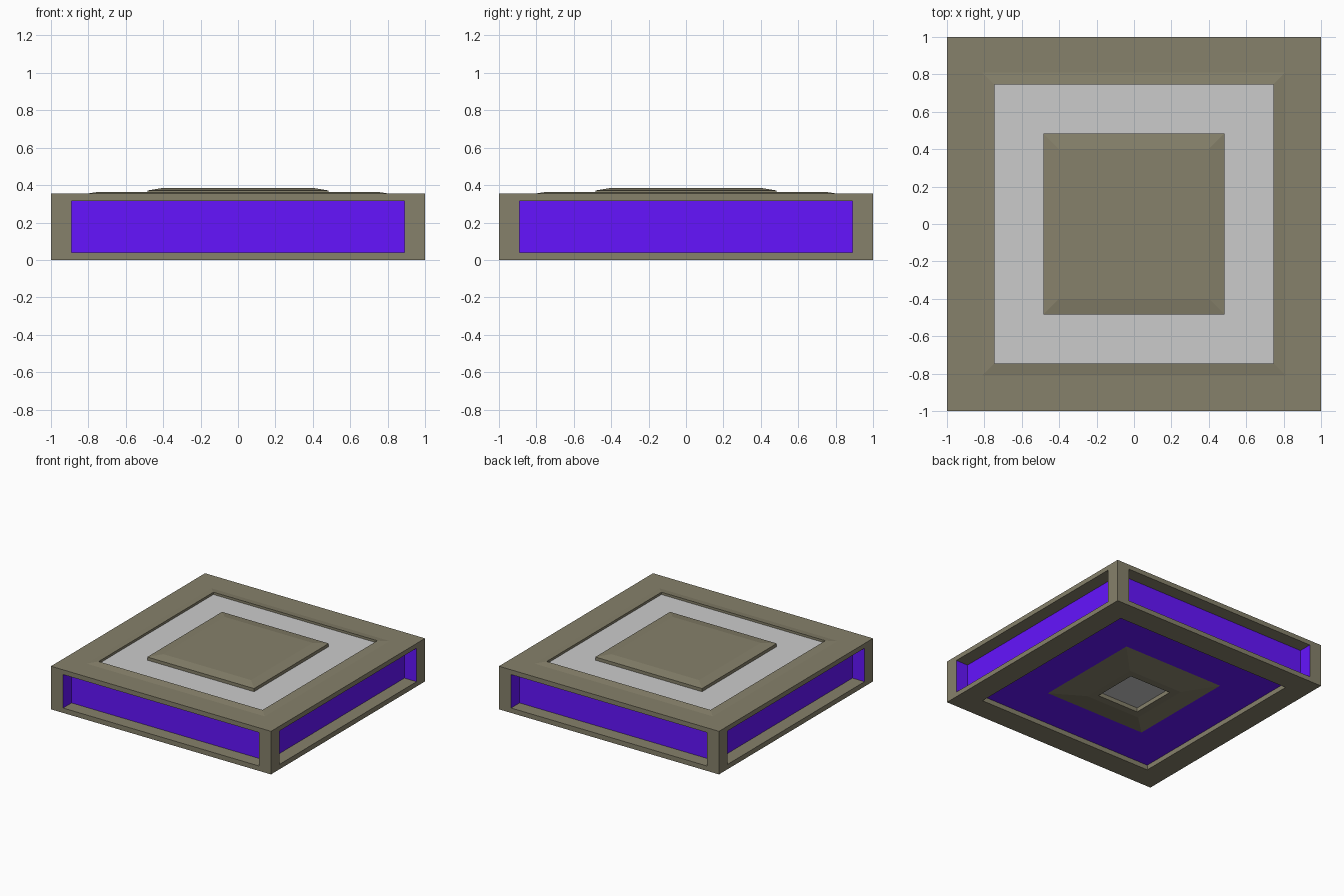
import bpy, bmesh

if "Cube" in bpy.data.objects:
    bpy.data.objects.remove(bpy.data.objects["Cube"])


def material(name, rgb):
    m = bpy.data.materials.new(name)
    m.diffuse_color = (*rgb, 1)
    m.use_nodes = True
    m.node_tree.nodes["Principled BSDF"].inputs["Base Color"].default_value = m.diffuse_color
    return m


olive = material("olive", (0.24, 0.22, 0.147))
purple = material("purple", (0.13, 0.007, 1.0))


def finish(bm, name, *mats):
    bmesh.ops.recalc_face_normals(bm, faces=bm.faces)
    me = bpy.data.meshes.new(name)
    bm.to_mesh(me)
    bm.free()
    ob = bpy.data.objects.new(name, me)
    bpy.context.collection.objects.link(ob)
    for m in mats:
        me.materials.append(m)
    return ob


def square_loft(name, profile, mat=None, ring=False):
    """Loft (half width, z) squares; ring closes the profile, otherwise the ends are capped."""
    bm = bmesh.new()
    loops = [[bm.verts.new((sx * h, sy * h, z))
              for sx, sy in ((-1, -1), (1, -1), (1, 1), (-1, 1))]
             for h, z in profile]
    pairs = list(zip(loops, loops[1:]))
    if ring:
        pairs.append((loops[-1], loops[0]))
    else:
        bm.faces.new(loops[0])
        bm.faces.new(loops[-1])
    for a, b in pairs:
        for i in range(4):
            j = (i + 1) % 4
            bm.faces.new((a[i], a[j], b[j], b[i]))
    return finish(bm, name, *([mat] if mat else []))


# Purple core, visible through the side windows and from below
W, Z0, Z1 = 0.89, 0.04, 0.315
square_loft("core", [(W, Z0), (W, Z1)], purple)

# Frames above and below the core
square_loft("base_frame", [(1, 0), (0.81, 0), (0.81, Z0), (1, Z0)], olive, ring=True)
square_loft("top_frame", [(1, Z1), (1, 0.354), (0.81, 0.354), (0.745, 0.364), (0.745, Z1)],
            olive, ring=True)

# Corner posts with purple inner sides
for name, sx, sy in (("front_left", -1, -1), ("front_right", 1, -1),
                     ("back_left", -1, 1), ("back_right", 1, 1)):
    bm = bmesh.new()
    bmesh.ops.create_cube(bm, size=1)
    c = (1 + W) / 2
    for v in bm.verts:
        v.co.x = sx * c + v.co.x * (1 - W)
        v.co.y = sy * c + v.co.y * (1 - W)
        v.co.z = (Z0 + Z1) / 2 + v.co.z * (Z1 - Z0)
    for f in bm.faces:
        m = f.calc_center_median()
        if min(abs(m.x), abs(m.y)) < W + 0.01:
            f.material_index = 1
    finish(bm, name + "_post", olive, purple)

# Grey inlay and raised centre pad on top
square_loft("top_inlay", [(0.745, Z1), (0.745, 0.345)])
square_loft("top_pad", [(0.485, 0.345), (0.485, 0.371), (0.40, 0.385)], olive)

# Bevelled boss with a grey recessed window underneath
square_loft("bottom_boss", [(0.46, Z0), (0.25, 0), (0.19, 0), (0.19, Z0)], olive, ring=True)
square_loft("bottom_window", [(0.19, 0.034), (0.19, Z0)])
